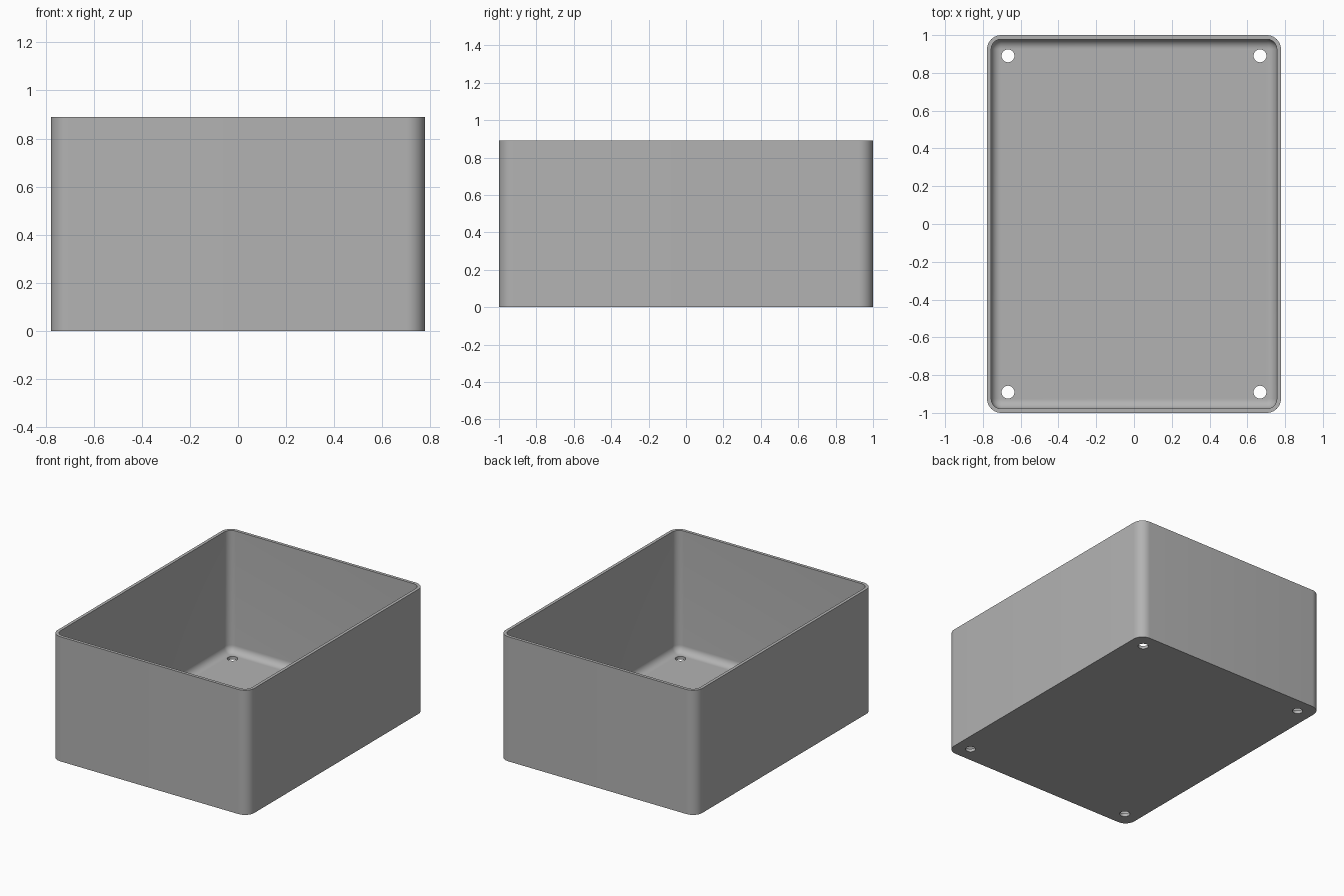
import bpy, bmesh, math
from math import sin, cos, pi

old = bpy.data.objects.get("Cube")
if old:
    bpy.data.objects.remove(old, do_unlink=True)

HALF_X, HALF_Y, HEIGHT = 0.778, 1.0, 0.89
CORNER, WALL, FLOOR, FILLET = 0.075, 0.022, 0.022, 0.05
HOLE_X, HOLE_Y, HOLE_R = 0.667, 0.89, 0.034
STEPS = 10

grey = bpy.data.materials.new("plain_grey")
grey.use_nodes = True
colour = (0.45, 0.45, 0.45, 1)
grey.diffuse_color = colour
grey.node_tree.nodes["Principled BSDF"].inputs["Base Color"].default_value = colour


def ring(bm, inset, z):
    """Rounded rectangle of vertices, inset from the outer wall."""
    r = CORNER - inset
    cx, cy = HALF_X - CORNER, HALF_Y - CORNER
    verts = []
    for q, (sx, sy) in enumerate([(1, 1), (-1, 1), (-1, -1), (1, -1)]):
        for i in range(STEPS + 1):
            a = (q + i / STEPS) * pi / 2
            verts.append(bm.verts.new((sx * cx + r * cos(a), sy * cy + r * sin(a), z)))
    return verts


# Open tray: outer wall, rim, inner wall, filleted floor
profile = [(0, 0), (0, HEIGHT), (WALL, HEIGHT)]
for i in range(STEPS + 1):
    a = i / STEPS * pi / 2
    profile.append((WALL + FILLET * (1 - cos(a)), FLOOR + FILLET * (1 - sin(a))))

bm = bmesh.new()
rings = [ring(bm, d, z) for d, z in profile]
for low, high in zip(rings, rings[1:]):
    for i in range(len(low)):
        j = (i + 1) % len(low)
        bm.faces.new((low[i], low[j], high[j], high[i]))
bm.faces.new(rings[0][::-1])
bm.faces.new(rings[-1])
mesh = bpy.data.meshes.new("open_box")
bm.to_mesh(mesh)
bm.free()
box = bpy.data.objects.new("open_box", mesh)
bpy.context.collection.objects.link(box)
mesh.materials.append(grey)

# Screw holes through the floor corners
bm = bmesh.new()
for sx in (-1, 1):
    for sy in (-1, 1):
        made = bmesh.ops.create_cone(bm, cap_ends=True, segments=32, radius1=HOLE_R,
                                     radius2=HOLE_R, depth=0.2)
        bmesh.ops.translate(bm, verts=made["verts"], vec=(sx * HOLE_X, sy * HOLE_Y, 0))
cut_mesh = bpy.data.meshes.new("hole_cutters")
bm.to_mesh(cut_mesh)
bm.free()
cut_mesh.materials.append(grey)
cutter = bpy.data.objects.new("hole_cutters", cut_mesh)
bpy.context.collection.objects.link(cutter)
cutter.hide_render = True

holes = box.modifiers.new("floor_holes", 'BOOLEAN')
holes.operation = 'DIFFERENCE'
holes.solver = 'EXACT'
holes.object = cutter
bpy.context.view_layer.objects.active = box
box.select_set(True)
bpy.ops.object.modifier_apply(modifier=holes.name)
bpy.data.objects.remove(cutter, do_unlink=True)

# Smooth corners and fillet, crisp rim and holes
bpy.ops.object.shade_smooth_by_angle(angle=math.radians(35))
